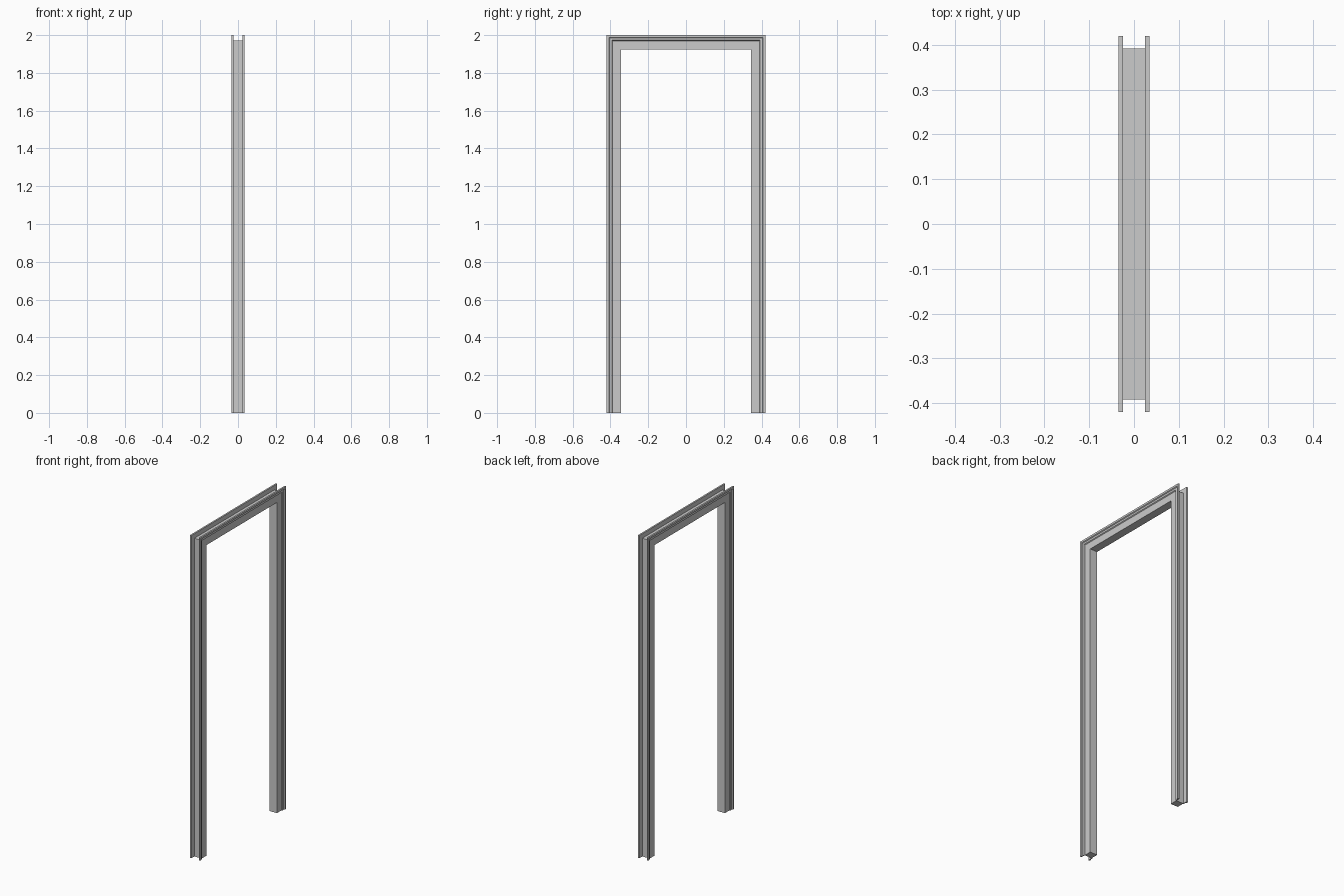
import bpy, bmesh

if "Cube" in bpy.data.objects:
    bpy.data.objects.remove(bpy.data.objects["Cube"])

# Half cross-section: (thickness x, inset from the outer edge of the frame)
half = [(0.025, 0.028), (0.025, 0.0), (0.035, 0.0), (0.035, 0.012),
        (0.030, 0.016), (0.030, 0.027), (0.025, 0.031), (0.025, 0.075)]
profile = half + [(-x, d) for x, d in reversed(half)]

HALF_WIDTH, HEIGHT = 0.42, 2.0


def station(bm, side, top):
    """One copy of the profile at a leg foot or at a mitred top corner."""
    return [bm.verts.new((x, side * (HALF_WIDTH - d), HEIGHT - d if top else 0))
            for x, d in profile]


# Door frame: channel profile swept up, across and down with mitred corners
bm = bmesh.new()
rings = [station(bm, s, t) for s, t in ((-1, 0), (-1, 1), (1, 1), (1, 0))]
n = len(profile)
for a, b in zip(rings, rings[1:]):
    for i in range(n):
        j = (i + 1) % n
        bm.faces.new((a[i], a[j], b[j], b[i]))

# Feet of the two legs
bm.faces.new(rings[0])
bm.faces.new(rings[-1])
bmesh.ops.recalc_face_normals(bm, faces=bm.faces)

mesh = bpy.data.meshes.new("door_frame")
bm.to_mesh(mesh)
bm.free()
frame = bpy.data.objects.new("door_frame", mesh)
bpy.context.collection.objects.link(frame)
